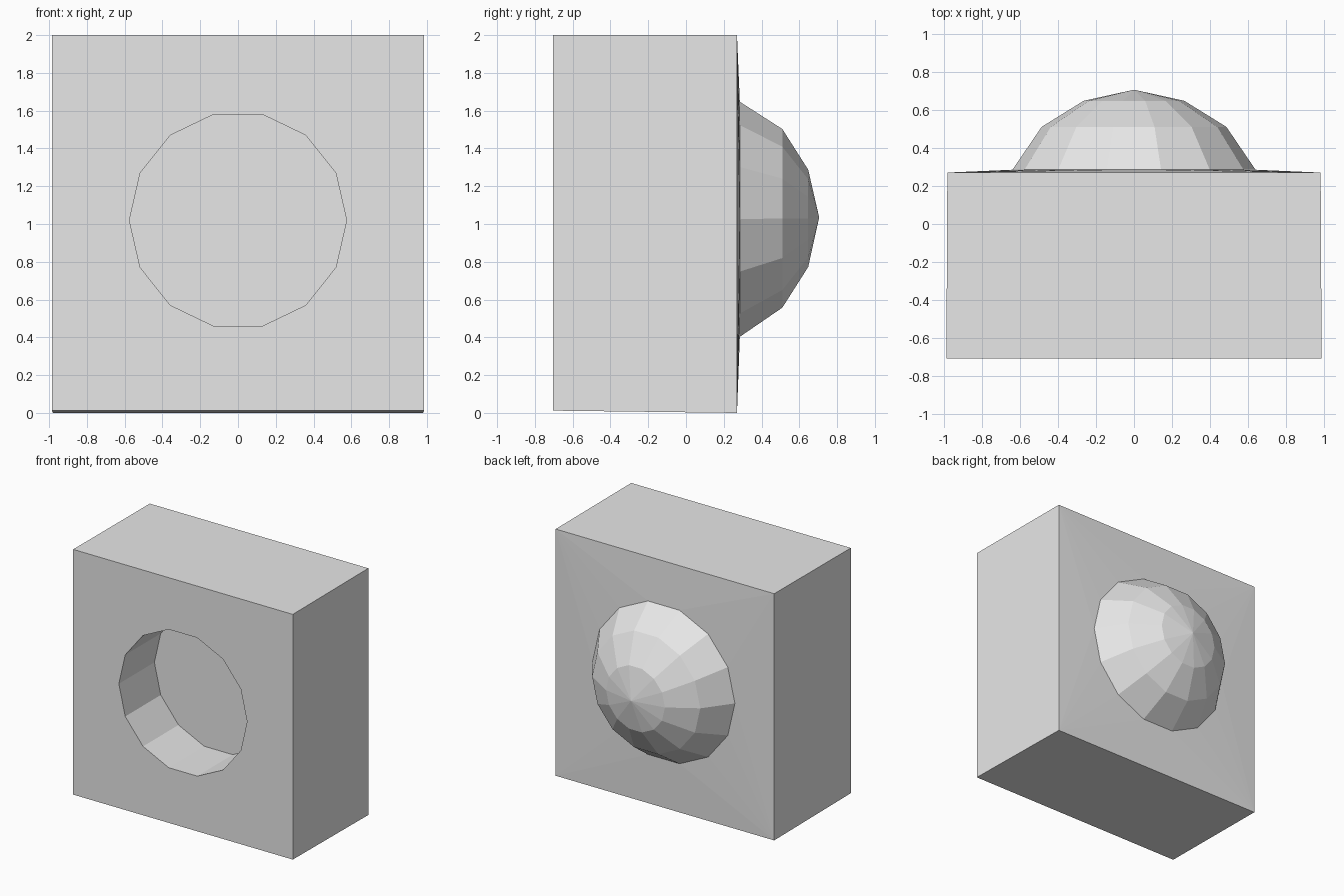
import bpy
import bmesh
from math import cos, sin, tau

if "Cube" in bpy.data.objects:
    bpy.data.objects.remove(bpy.data.objects["Cube"], do_unlink=True)

SIDES = 14
FRONT, BACK, FLOOR = -0.705, 0.27, -0.25

grey = bpy.data.materials.new("plain grey")
grey.use_nodes = True
grey.diffuse_color = (0.8, 0.8, 0.8, 1)
grey.node_tree.nodes["Principled BSDF"].inputs["Base Color"].default_value = (0.8, 0.8, 0.8, 1)


def loop(bm, points):
    """Closed loop of vertices and edges."""
    verts = [bm.verts.new(p) for p in points]
    edges = [bm.edges.new((v, verts[i - 1])) for i, v in enumerate(verts)]
    return verts, edges


def ring(bm, radius, y, z):
    return loop(bm, [(radius * cos(tau * i / SIDES), y, z + radius * sin(tau * i / SIDES))
                     for i in range(SIDES)])


def rectangle(bm, y, half, low, high):
    return loop(bm, [(-half, y, low), (half, y, low), (half, y, high), (-half, y, high)])


def bridge(bm, a, b):
    for i in range(len(a)):
        bm.faces.new((a[i - 1], a[i], b[i], b[i - 1]))


def finish(bm, name):
    bmesh.ops.recalc_face_normals(bm, faces=bm.faces[:])
    mesh = bpy.data.meshes.new(name)
    bm.to_mesh(mesh)
    bm.free()
    mesh.materials.append(grey)
    obj = bpy.data.objects.new(name, mesh)
    bpy.context.collection.objects.link(obj)
    return obj


# Block with a round recess in front and a slightly raised back
bm = bmesh.new()
front, front_edges = rectangle(bm, FRONT, 0.985, 0.012, 2.0)
back, back_edges = rectangle(bm, BACK, 0.98, 0.0, 2.0)
mouth, mouth_edges = ring(bm, 0.575, FRONT, 1.02)
floor, _ = ring(bm, 0.575, FLOOR, 1.02)
seat, seat_edges = ring(bm, 0.638, 0.285, 1.025)
bridge(bm, front, back)
bridge(bm, mouth, floor)
bm.faces.new(floor)
bmesh.ops.triangle_fill(bm, edges=front_edges + mouth_edges, use_beauty=True, normal=(0, -1, 0))
bmesh.ops.triangle_fill(bm, edges=back_edges + seat_edges, use_beauty=True, normal=(0, 1, 0))

# Faceted dome continuing from the raised back
previous = seat
for radius, y in ((0.485, 0.51), (0.264, 0.647)):
    current, _ = ring(bm, radius, y, 1.03)
    bridge(bm, previous, current)
    previous = current
tip = bm.verts.new((0, 0.705, 1.035))
for i in range(SIDES):
    bm.faces.new((previous[i - 1], previous[i], tip))
finish(bm, "domed_block")
